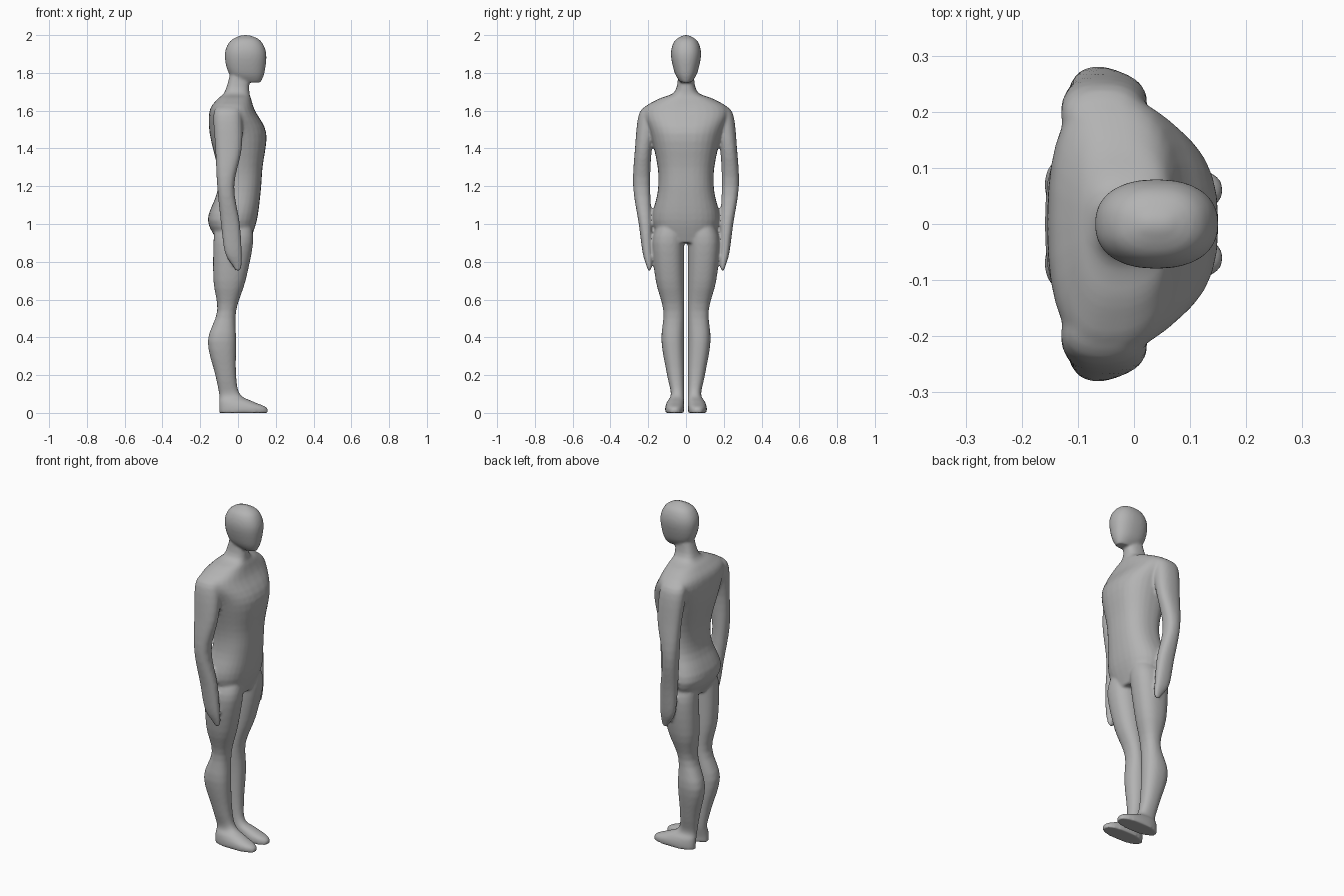
import bpy
import bmesh
from math import cos, sin, tau, copysign

SEGMENTS = 32
STEPS = 4
LEG_GAP = .01

cube = bpy.data.objects.get("Cube")
if cube:
    bpy.data.objects.remove(cube)


def spline(before, start, end, after, t):
    """Pass a smooth curve through start and end, guided by their neighbours."""
    leave, arrive = (end - before) / 2, (after - start) / 2
    rise = end - start
    bend = 3 * rise - 2 * leave - arrive
    twist = leave + arrive - 2 * rise
    return start + t * (leave + t * (bend + t * twist))


def refine(rows):
    """Insert smoothly interpolated sections between the given ones."""
    padded = [rows[0], *rows, rows[-1]]
    result = []
    for group in zip(padded, padded[1:], padded[2:], padded[3:]):
        for step in range(STEPS):
            result.append([spline(*column, step / STEPS) for column in zip(*group)])
    return result + [rows[-1]]


def superellipse(value, power):
    return copysign(abs(value) ** (2 / power), value)


def section(bm, row, power, middle, side):
    """Add one rounded outline; the widest point lies at the middle fraction."""
    z, back, front, inner, outer = row
    centre_x = back + (front - back) * middle
    centre_y = (inner + outer) / 2
    ring = []
    for i in range(SEGMENTS):
        angle = tau * i / SEGMENTS
        along = superellipse(cos(angle), power)
        across = superellipse(sin(angle), power)
        reach = front - centre_x if along > 0 else centre_x - back
        x = centre_x + reach * along
        y = centre_y + (outer - inner) / 2 * across
        ring.append(bm.verts.new((x, side * y, z)))
    return ring


def loft(bm, rows, power=2.3, middle=.5, side=1):
    """Skin a closed tube through rows of (z, back, front, inner, outer)."""
    rings = [section(bm, row, power, middle, side) for row in refine(rows)]
    faces = [bm.faces.new(rings[0]), bm.faces.new(rings[-1])]
    for low, high in zip(rings, rings[1:]):
        for i in range(SEGMENTS):
            faces.append(bm.faces.new((low[i - 1], low[i], high[i], high[i - 1])))
    bmesh.ops.recalc_face_normals(bm, faces=faces)


def centred(rows):
    """Turn (z, back, front, half width) into full rows about the middle plane."""
    return [(z, back, front, -width, width) for z, back, front, width in rows]


# Trunk from the hips up into the neck
torso = centred([
    (.9, -.1, .06, .13),
    (1.02, -.16, .1, .18),
    (1.17, -.11, .12, .15),
    (1.3, -.11, .13, .15),
    (1.48, -.15, .15, .19),
    (1.6, -.15, .09, .23),
    (1.66, -.11, .07, .15),
    (1.7, -.07, .06, .06),
    (1.8, -.04, .06, .04),
])

# Head from jaw to crown
head = centred([
    (1.75, .01, .12, .03),
    (1.8, -.05, .14, .06),
    (1.9, -.07, .15, .08),
    (1.97, -.04, .12, .06),
    (2, .02, .06, .01),
])

# Arm from shoulder to fingertips
arm = [
    (1.63, -.1, 0, .15, .2),
    (1.58, -.13, .02, .14, .25),
    (1.4, -.12, .02, .18, .27),
    (1.2, -.11, -.02, .19, .28),
    (1, -.09, .01, .18, .25),
    (.85, -.07, .02, .18, .23),
    (.78, -.03, .02, .18, .21),
    (.75, -.01, .01, .19, .2),
]

# Leg from hip to ankle, opening out into the foot
leg = [(z, back, front, LEG_GAP, outer) for z, back, front, outer in [
    (1, -.12, .07, .15),
    (.9, -.13, .08, .18),
    (.7, -.13, .04, .16),
    (.54, -.11, -.01, .12),
    (.38, -.16, -.01, .13),
    (.2, -.12, -.01, .1),
    (.1, -.1, .01, .08),
    (.06, -.1, .08, .1),
    (.03, -.1, .15, .11),
    (0, -.1, .16, .11),
]]

bm = bmesh.new()
loft(bm, torso, power=2.5, middle=.4)
loft(bm, head)
for side in (1, -1):
    loft(bm, arm, side=side)
    loft(bm, leg, side=side)
mesh = bpy.data.meshes.new("body")
bm.to_mesh(mesh)
bm.free()

body = bpy.data.objects.new("body", mesh)
bpy.context.collection.objects.link(body)

# Plain grey skin
grey = bpy.data.materials.new("plain grey")
grey.use_nodes = True
colour = (.45, .45, .45, 1)
grey.diffuse_color = colour
grey.node_tree.nodes["Principled BSDF"].inputs["Base Color"].default_value = colour
mesh.materials.append(grey)

# Fuse the parts into one soft continuous surface
fuse = body.modifiers.new("fuse", "REMESH")
fuse.mode = "VOXEL"
fuse.voxel_size = .007
fuse.use_smooth_shade = True
soften = body.modifiers.new("soften", "SMOOTH")
soften.factor = .5
soften.iterations = 8
